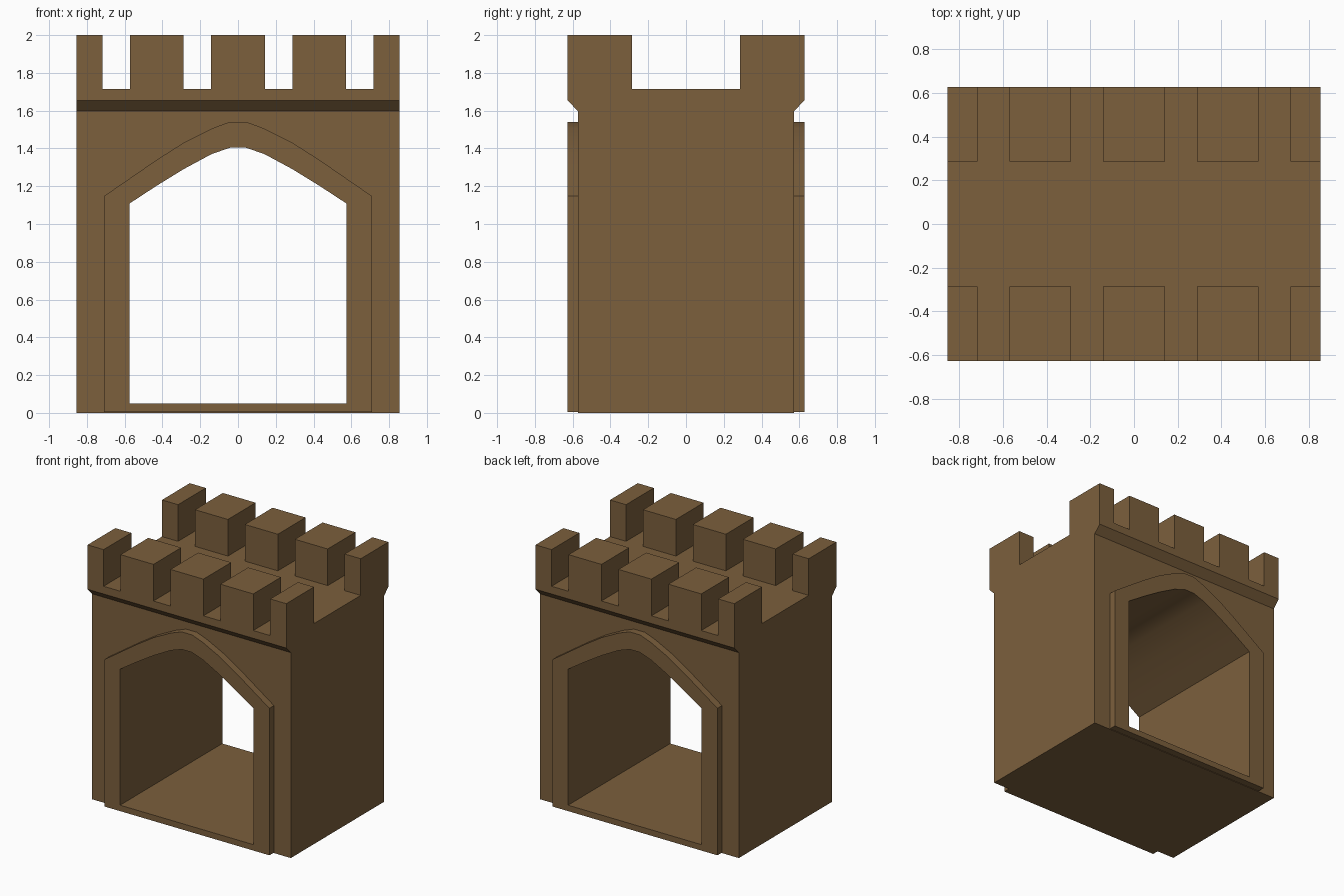
import bpy, bmesh

if "Cube" in bpy.data.objects:
    bpy.data.objects.remove(bpy.data.objects["Cube"])

stone = bpy.data.materials.new("brown stone")
stone.diffuse_color = (0.2, 0.115, 0.046, 1)
stone.use_nodes = True
stone.node_tree.nodes["Principled BSDF"].inputs["Base Color"].default_value = stone.diffuse_color


def make(name, verts, faces):
    me = bpy.data.meshes.new(name)
    me.from_pydata(verts, [], faces)
    bm = bmesh.new()
    bm.from_mesh(me)
    bmesh.ops.recalc_face_normals(bm, faces=bm.faces)
    bm.to_mesh(me)
    bm.free()
    ob = bpy.data.objects.new(name, me)
    bpy.context.collection.objects.link(ob)
    me.materials.append(stone)
    return ob


def prism(name, a, b):
    """Solid between two matching loops of points."""
    n = len(a)
    sides = [(i, (i + 1) % n, n + (i + 1) % n, n + i) for i in range(n)]
    return make(name, a + b, [tuple(range(n)), tuple(range(n, 2 * n))] + sides)


def mirrored(half):
    return half + [(-x, z) for x, z in reversed(half)]


def at_y(loop, y):
    return [(x, y, z) for x, z in loop]


def smooth(ob):
    bpy.ops.object.select_all(action='DESELECT')
    ob.select_set(True)
    bpy.context.view_layer.objects.active = ob
    bpy.ops.object.shade_smooth_by_angle(angle=0.5)


inner = mirrored([(0.575, 0.05), (0.575, 1.108), (0.43, 1.203), (0.285, 1.292),
                  (0.14, 1.37), (0.042, 1.404)])
outer = mirrored([(0.71, 0.004), (0.71, 1.147), (0.43, 1.34), (0.285, 1.432),
                  (0.14, 1.505), (0.046, 1.54)])

# gatehouse body with flared parapet, extruded along x
W, D, F = 0.855, 0.572, 0.628
side = [(D, 0), (D, 1.598), (F, 1.655), (F, 1.715)]
side += [(-y, z) for y, z in reversed(side)]
body = prism("gatehouse_body", [(-W, y, z) for y, z in side],
             [(W, y, z) for y, z in side])

# arched passage cut through the body
cutter = prism("passage_cutter", at_y(inner, -1), at_y(inner, 1))
cutter.hide_render = True
mod = body.modifiers.new("passage", 'BOOLEAN')
mod.object = cutter
mod.operation = 'DIFFERENCE'
mod.solver = 'EXACT'
bpy.context.view_layer.objects.active = body
bpy.ops.object.modifier_apply(modifier=mod.name)
bpy.data.objects.remove(cutter)
smooth(body)

# raised arch surrounds on both fronts
n = len(inner)
for s, label in ((-1, "front"), (1, "back")):
    verts = (at_y(outer, s * F) + at_y(inner, s * F)
             + at_y(outer, s * D) + at_y(inner, s * D))
    faces = []
    for i in range(n):
        j = (i + 1) % n
        faces += [(i, j, n + j, n + i),
                  (i, j, 2 * n + j, 2 * n + i),
                  (n + i, n + j, 3 * n + j, 3 * n + i)]
    smooth(make(label + "_arch_surround", verts, faces))

# battlement merlons along front and back
for s, label in ((-1, "front"), (1, "back")):
    for x0, x1 in ((-W, -0.717), (-0.571, -0.288), (-0.142, 0.142),
                   (0.288, 0.571), (0.717, W)):
        base = [(x0, s * 0.287), (x1, s * 0.287), (x1, s * F), (x0, s * F)]
        prism(label + "_merlon", [(x, y, 1.715) for x, y in base],
              [(x, y, 2.0) for x, y in base])
